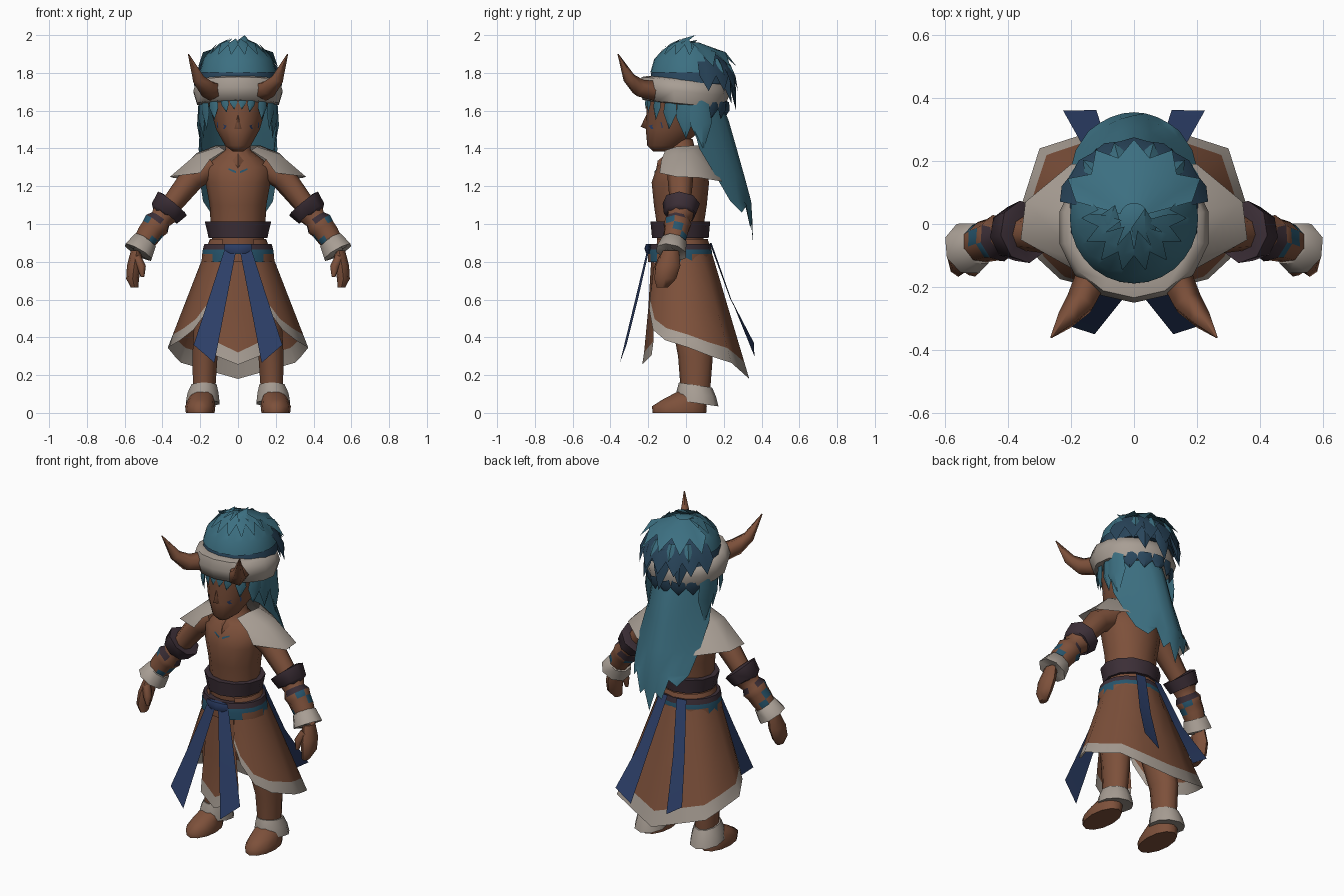
import bpy, bmesh, math
from mathutils import Vector
from mathutils.bvhtree import BVHTree

cube = bpy.data.objects.get("Cube")
if cube:
    bpy.data.objects.remove(cube, do_unlink=True)


def material(name, rgb):
    m = bpy.data.materials.new(name)
    m.use_nodes = True
    m.diffuse_color = (*rgb, 1)
    bsdf = next(n for n in m.node_tree.nodes if n.type == 'BSDF_PRINCIPLED')
    bsdf.inputs["Base Color"].default_value = (*rgb, 1)
    bsdf.inputs["Roughness"].default_value = 0.9
    return m


BROWN = material("warm_brown", (0.205, 0.081, 0.043))
FUR = material("pale_fur", (0.39, 0.34, 0.295))
HAIR = material("teal_hair", (0.045, 0.16, 0.22))
DARK = material("dark_teal_hair", (0.022, 0.06, 0.105))
LEATHER = material("dark_leather", (0.045, 0.028, 0.038))
SASH = material("navy_cloth", (0.026, 0.05, 0.14))
TRIM = material("teal_trim", (0.02, 0.09, 0.15))


def make(name, verts, faces, mats, indices=None, mirror=False, angle=50):
    me = bpy.data.meshes.new(name)
    me.from_pydata([tuple(v) for v in verts], [], faces)
    for m in mats:
        me.materials.append(m)
    for p in me.polygons:
        p.use_smooth = True
        if indices:
            p.material_index = indices[p.index]
    bm = bmesh.new()
    bm.from_mesh(me)
    bmesh.ops.recalc_face_normals(bm, faces=bm.faces)
    bm.to_mesh(me)
    bm.free()
    me.set_sharp_from_angle(angle=math.radians(angle))
    ob = bpy.data.objects.new(name, me)
    bpy.context.collection.objects.link(ob)
    if mirror:
        mod = ob.modifiers.new("mirror", 'MIRROR')
        mod.use_mirror_merge = True
        mod.merge_threshold = 0.0005
    return ob


def sheet(name, rows, mats, rule=None, closed=False, caps=False, mirror=False, angle=50):
    """Grid of quads through rows of points; rule(row, column) picks the colour."""
    n = len(rows[0])
    verts = [p for r in rows for p in r]
    faces, idx = [], []
    for i in range(len(rows) - 1):
        for j in range(n if closed else n - 1):
            k = (j + 1) % n
            faces.append((i * n + j, i * n + k, i * n + n + k, i * n + n + j))
            idx.append(rule(i, j) if rule else 0)
    if caps:
        faces += [tuple(range(n)), tuple(range(len(verts) - n, len(verts)))]
        idx += [idx[0], idx[-1]]
    return make(name, verts, faces, mats, idx, mirror, angle)


def loft(name, rings, mats, n=12, tilt=0, caps=True, **kw):
    """Stack of level ellipses given as x, y, z, half width, half depth."""
    rows = []
    for x, y, z, rx, ry in rings:
        ring = [(math.sin(a), -math.cos(a)) for a in (math.tau * k / n for k in range(n))]
        rows.append([(x + rx * s, y + ry * c, z - tilt * (y + ry * c)) for s, c in ring])
    return sheet(name, rows, mats, closed=True, caps=caps, **kw)


def tube(name, path, mats, n=8, **kw):
    """Round sweep along points given as x, y, z, radius."""
    pts = [Vector(p[:3]) for p in path]
    rows = []
    for i, p in enumerate(pts):
        d = pts[min(i + 1, len(pts) - 1)] - pts[max(i - 1, 0)]
        q = d.to_track_quat('Z', 'Y')
        r = path[i][3]
        rows.append([p + q @ Vector((r * math.cos(math.tau * k / n), r * math.sin(math.tau * k / n), 0))
                     for k in range(n)])
    return sheet(name, rows, mats, closed=True, caps=True, mirror=True, **kw)


def spikes(name, locks, mat, mirror=False):
    """Flat pointed locks given as base, tip, half width."""
    verts, faces = [], []
    for base, tip, w in locks:
        b, t = Vector(base), Vector(tip)
        out = (b - HEAD).normalized()
        side = (t - b).cross(out).normalized() * w
        o = len(verts)
        mid = b.lerp(t, 0.45)
        verts += [b + side * 0.8, b + out * w * 0.35, b - side * 0.8, b - out * w * 0.35,
                  mid + side, mid + out * w * 0.5, mid - side, mid - out * w * 0.2, t]
        for k in range(4):
            m = (k + 1) % 4
            faces += [(o + k, o + m, o + 4 + m, o + 4 + k), (o + 4 + k, o + 4 + m, o + 8)]
    return make(name, verts, faces, [mat], mirror=mirror)


def plate(name, host, outline, mat, mirror=True):
    """Thin painted mark laid on the front of a part, outline in x, z."""
    me = host.data
    tree = BVHTree.FromPolygons([v.co for v in me.vertices], [tuple(p.vertices) for p in me.polygons])
    pts = []
    for x, z in outline:
        hit = tree.ray_cast(Vector((x, -1, z)), Vector((0, 1, 0)))[0]
        pts.append((x, (hit.y if hit else -0.15) - 0.006, z))
    make(name, pts, [tuple(range(len(pts)))], [mat], mirror=mirror)


# Torso and head
torso = loft("torso", [(0, -.03, .84, .13, .12), (0, -.03, 1, .145, .125), (0, -.03, 1.1, .15, .14),
                       (0, -.03, 1.22, .172, .152), (0, -.025, 1.3, .18, .13), (0, -.02, 1.35, .12, .1),
                       (0, -.02, 1.39, .068, .07), (0, -.03, 1.45, .06, .065)], [BROWN])
head = loft("head", [(0, -.13, 1.385, .03, .045), (0, -.11, 1.415, .07, .095), (0, -.065, 1.5, .118, .148),
                     (0, -.03, 1.6, .148, .178), (0, -.01, 1.72, .19, .2)], [BROWN], n=14)
make("nose", [(0, -.2, 1.6), (.03, -.19, 1.495), (-.03, -.19, 1.495), (0, -.24, 1.515)],
     [(0, 1, 3), (0, 3, 2), (1, 2, 3)], [BROWN], angle=120)
plate("cheek_paint", head, [(.06, 1.52), (.112, 1.54), (.11, 1.51), (.07, 1.503)], SASH)
plate("chest_paint", torso, [(.01, 1.28), (.05, 1.295), (.05, 1.287), (.01, 1.268)], TRIM)
make("collar_pendant", [(0, -.1, 1.375), (.035, -.12, 1.335), (0, -.158, 1.29), (-.035, -.12, 1.335), (0, -.15, 1.335)],
     [(0, 1, 4), (1, 2, 4), (2, 3, 4), (3, 0, 4)], [BROWN])

# Fur headband and horns
loft("headband", [(0, -.012, 1.63, .195, .19), (0, -.012, 1.635, .222, .218), (0, -.012, 1.7, .242, .238),
                  (0, -.012, 1.755, .225, .222), (0, -.012, 1.765, .19, .185)], [FUR], n=14, tilt=.1, angle=60)
tube("horns", [(.13, -.17, 1.705, .056), (.168, -.25, 1.72, .05), (.212, -.3, 1.77, .034), (.263, -.36, 1.9, .003)],
     [BROWN], n=5, angle=75)

# Hair cap
HEAD = Vector((0, .02, 1.74))


def scalp(az, el, r):
    """Point over the scalp; azimuth 0 is the front."""
    a, e = math.radians(az), math.radians(el)
    return HEAD + Vector((.21 * math.sin(a) * math.cos(e), -.215 * math.cos(a) * math.cos(e), .222 * math.sin(e))) * r


def hair_layer(name, middle, spread, count, steps, mat, notch):
    """Curved ragged layer; steps give elevation and reach, notch shortens every other point."""
    rows = []
    for s, (el, r) in enumerate(steps):
        row = []
        for k in range(2 * count + 1):
            cut = notch * (k % 2 == 0) if s == len(steps) - 1 else 0
            row.append(scalp(middle + spread * (k / count - 1), el - cut, r - abs(cut) * .002))
        rows.append(row)
    sheet(name, rows, [mat])


cap_rings = []
for e in (0, 22, 42, 62, 82):
    c, s = math.cos(math.radians(e)), math.sin(math.radians(e))
    cap_rings.append((0, .02, HEAD.z + .222 * s, .21 * c, .215 * c))
loft("hair_cap", cap_rings, [HAIR, DARK], n=14, rule=lambda i, j: int(i == 0 or (i == 1 and 4 <= j <= 9)))

# Upswept front layers and swept back rear layers
hair_layer("front_layer", 0, 115, 9, [(16, 1.01), (34, 1.06), (60, 1.1)], HAIR, 18)
hair_layer("crown_layer", 0, 95, 6, [(40, 1.02), (58, 1.05), (80, 1.11)], HAIR, 16)
hair_layer("rear_upper_layer", 180, 75, 5, [(78, 1.02), (50, 1.08), (20, 1.23)], HAIR, -20)
hair_layer("rear_lower_layer", 180, 78, 7, [(45, 1.02), (22, 1.1), (-8, 1.2)], DARK, -18)
spikes("crown_lock", [(scalp(20, 65, .95), (.035, .05, 2.0), .04), (scalp(-60, 60, .95), (-.06, .06, 1.975), .04)], HAIR)
spikes("rear_hanging_locks", [(scalp(180, 25, 1.03), (0, .265, 1.6), .05), (scalp(150, 22, 1.03), (.12, .24, 1.64), .045),
                              (scalp(210, 22, 1.03), (-.12, .24, 1.64), .045)], DARK)
spikes("rear_patches", [(scalp(a, 34, 1.07), scalp(a, 10, 1.17), .022) for a in (138, 165, 195, 222)], HAIR)
spikes("nape_locks", [(scalp(180 + k * 26, -24, .99), scalp(180 + k * 26, -44, 1.18), .045) for k in range(-2, 3)], DARK)

# Fringe and side locks
spikes("fringe", [((.025, -.205, 1.67), (.02, -.212, 1.605), .02), ((.075, -.195, 1.67), (.06, -.2, 1.59), .022),
                  ((.13, -.15, 1.67), (.125, -.16, 1.55), .03)], HAIR, mirror=True)
spikes("side_locks", [((.175, -.08, 1.66), (.165, -.09, 1.5), .04), ((.19, -.005, 1.66), (.18, 0, 1.45), .05),
                      ((.19, .07, 1.66), (.19, .09, 1.38), .06)], HAIR, mirror=True)

# Long mane: z, back y, side y, half width, with a ragged hem
mane = []
for z, back, side, w in ((1.68, .17, .02, .18), (1.55, .225, .03, .2), (1.4, .268, .07, .208),
                         (1.25, .31, .16, .205), (1.12, .345, .235, .185)):
    mane.append([(w * f / 4, back - (back - side) * abs(f / 4) ** 1.6, z) for f in range(-4, 5)])
mane.append([(.145 * f / 4, .355 - .06 * (f / 4) ** 2, (.9 if f % 2 == 0 else .98) + .04 * abs(f))
             for f in range(-4, 5)])
sheet("mane", mane, [HAIR])

# Fur shoulder cape
sheet("shoulder_cape", [
    [(.07, -.11, 1.39), (.1, -.05, 1.41), (.12, .03, 1.415), (.09, .08, 1.415), (0, .095, 1.415)],
    [(.15, -.13, 1.34), (.22, -.06, 1.37), (.22, .04, 1.375), (.14, .13, 1.34), (0, .15, 1.34)],
    [(.2, -.14, 1.27), (.36, -.05, 1.25), (.345, .07, 1.245), (.2, .19, 1.225), (0, .21, 1.22)]],
    [FUR], mirror=True)

# Arms, bands, cuffs and hands
tube("arms", [(.13, -.025, 1.31, .07), (.24, -.03, 1.245, .068), (.37, -.03, 1.08, .053), (.46, -.05, .96, .05),
              (.53, -.075, .86, .04)], [BROWN])
tube("arm_bands", [(.345, -.025, 1.11, .07), (.347, -.025, 1.108, .1), (.39, -.032, 1.055, .086), (.392, -.032, 1.05, .06)],
     [LEATHER])
tube("forearm_wraps", [(.385, -.03, 1.06, .075), (.41, -.04, 1.025, .06), (.43, -.045, 1.0, .076),
                       (.45, -.05, .975, .068), (.475, -.056, .94, .066), (.5, -.065, .9, .06)],
     [BROWN, TRIM, LEATHER],
     rule=lambda i, j: 2 if i == 1 and j % 4 else (1 if i > 1 and (i + j) % 4 == 0 else 0))
tube("fur_cuffs", [(.487, -.06, .915, .05), (.492, -.062, .91, .07), (.528, -.078, .85, .086), (.528, -.078, .848, .04)],
     [FUR])
loft("hands", [(.535, -.08, .86, .032, .042), (.55, -.095, .78, .038, .065), (.558, -.11, .71, .034, .058),
               (.548, -.125, .665, .02, .03)], [BROWN], n=8, mirror=True)
tube("thumbs", [(.535, -.12, .82, .025), (.51, -.145, .77, .024), (.505, -.15, .72, .01)], [BROWN], n=6, angle=70)

# Legs, ankle fur and feet
loft("legs", [(.18, .05, .08, .06, .075), (.175, .05, .3, .07, .092), (.15, .02, .5, .085, .1),
              (.09, -.02, .84, .085, .1)], [BROWN], n=10, mirror=True)
loft("ankle_fur", [(.187, .06, .065, .06, .07), (.187, .06, .06, .094, .112), (.185, .055, .11, .086, .104),
                   (.18, .05, .155, .07, .088), (.18, .05, .155, .05, .06)], [FUR], n=10, tilt=.15, mirror=True)
loft("feet", [(.2, -.035, 0, .076, .142), (.2, -.035, .035, .08, .145), (.195, -.01, .07, .07, .115),
              (.185, .04, .12, .055, .07)], [BROWN], n=12, mirror=True, angle=60)

# Open skirt with a fur hem sweeping down to the back
hem = [(.1, -.185, .66), (.155, -.195, .55), (.235, -.175, .44), (.305, -.11, .385), (.372, .015, .345),
       (.335, .13, .3), (.3, .24, .265), (.16, .285, .225), (0, .335, .18)]
rows = []
for t in (0, .3, .6, .88, 1):
    row = []
    for x, y, z in hem:
        a = math.atan2(x, -(y + .03))
        top = Vector((.15 * math.sin(a), -.03 - .145 * math.cos(a), .92))
        row.append(top.lerp(Vector((x, y, z)), t))
    rows.append(row)
sheet("skirt", rows, [BROWN, FUR], rule=lambda i, j: int(i == 3), mirror=True)
sheet("front_panel", [[(w * f, y + dy * abs(f), z + dz * abs(f)) for f in (-1, 0, 1)] for w, y, z, dy, dz in
                      ((.08, -.18, .88, .01, 0), (.11, -.2, .55, .03, 0), (.125, -.222, .32, .05, .06),
                       (.125, -.232, .255, .05, .05))],
      [BROWN, FUR], rule=lambda i, j: int(i == 2))

# Belts
loft("wide_belt", [(0, -.03, .925, .13, .13), (0, -.03, .927, .156, .15), (0, -.03, .96, .163, .153),
                   (0, -.03, 1.012, .176, .158), (0, -.03, 1.012, .14, .12)], [LEATHER])
loft("hip_belt", [(0, -.032, .8, .193, .17), (0, -.032, .84, .19, .17), (0, -.032, .865, .186, .168),
                  (0, -.032, .895, .178, .16), (0, -.032, .895, .14, .13)], [LEATHER, TRIM, BROWN], n=16,
     caps=False, rule=lambda i, j: (1 if j in (1, 4, 11, 14) else 2) if i == 0 else int(i == 1))

# Hanging sash tails and their knot
sheet("front_sash_tails", [[(.005, -.2, .885), (.065, -.19, .885)], [(.065, -.275, .575), (.15, -.25, .62)],
                           [(.125, -.35, .265), (.235, -.315, .36)]], [SASH], mirror=True)
sheet("back_sash_tails", [[(.03, .135, .9), (.09, .125, .9)], [(.08, .24, .6), (.155, .235, .6)],
                          [(.12, .362, .3), (.225, .36, .37)]], [SASH], mirror=True)
loft("sash_knot", [(0, -.2, .845, .05, .012), (0, -.2, .87, .075, .02), (0, -.2, .895, .07, .012)], [SASH], n=8)
